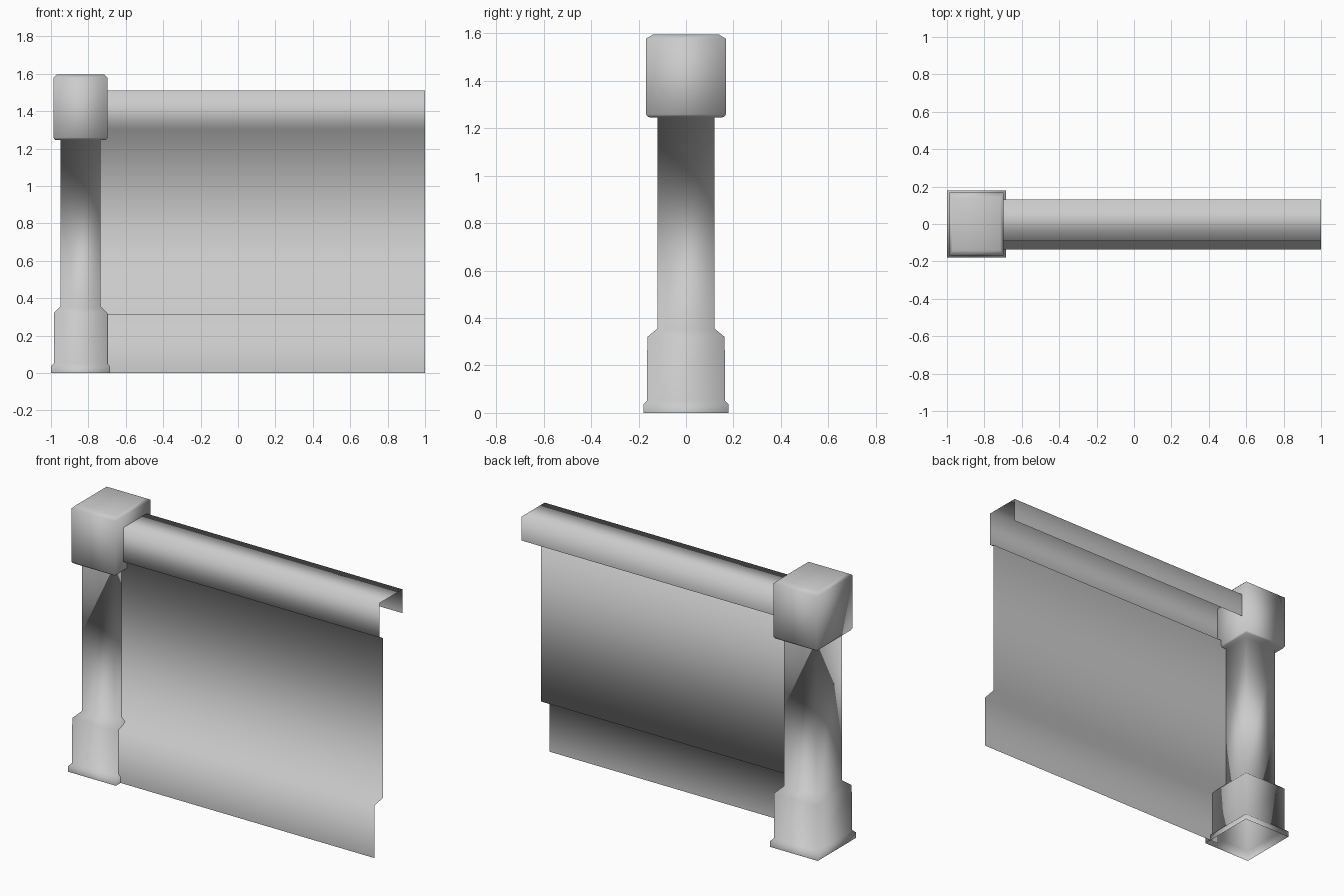
import bpy
import bmesh

cube = bpy.data.objects.get("Cube")
if cube:
    bpy.data.objects.remove(cube, do_unlink=True)

stone = bpy.data.materials.new("light_grey_stone")
stone.use_nodes = True
GREY = (0.6, 0.6, 0.6, 1)
stone.diffuse_color = GREY
stone.node_tree.nodes["Principled BSDF"].inputs["Base Color"].default_value = GREY


def loft(name, rings, closed, cap_last):
    """Join matching rings of points with quads and shade the result smooth."""
    bm = bmesh.new()
    loops = [[bm.verts.new(p) for p in ring] for ring in rings]
    count = len(rings[0])
    for low, high in zip(loops, loops[1:]):
        for i in range(count if closed else count - 1):
            j = (i + 1) % count
            bm.faces.new((low[i], low[j], high[j], high[i]))
    if cap_last:
        bm.faces.new(loops[-1])
    mesh = bpy.data.meshes.new(name)
    bm.to_mesh(mesh)
    bm.free()
    mesh.materials.append(stone)
    mesh.polygons.foreach_set("use_smooth", [True] * len(mesh.polygons))
    obj = bpy.data.objects.new(name, mesh)
    bpy.context.collection.objects.link(obj)
    return obj


def rectangle(half_x, half_y, z):
    cx = -0.842
    return [(cx + sx * half_x, sy * half_y, z)
            for sx, sy in ((-1, -1), (1, -1), (1, 1), (-1, 1))]


# Post: flared foot, base block, slim shaft and chamfered head, open underneath
post_profile = [
    (0.158, 0.18, 0), (0.158, 0.18, 0.035), (0.143, 0.165, 0.05),
    (0.143, 0.163, 0.32), (0.108, 0.121, 0.355), (0.108, 0.121, 1.245),
    (0.138, 0.16, 1.247), (0.145, 0.168, 1.258), (0.145, 0.168, 1.578),
    (0.127, 0.14, 1.595),
]
loft("post", [rectangle(*row) for row in post_profile], True, True)

# Wall: one open sheet with a plinth, a recessed panel and a coping on top
wall_profile = [
    (-0.135, 0), (-0.135, 0.315), (-0.057, 0.33), (-0.057, 1.29),
    (-0.09, 1.305), (-0.09, 1.51), (0.13, 1.51), (0.13, 1.367),
]
loft("wall", [[(x, y, z) for x in (-0.74, 1)] for y, z in wall_profile],
     False, False)
